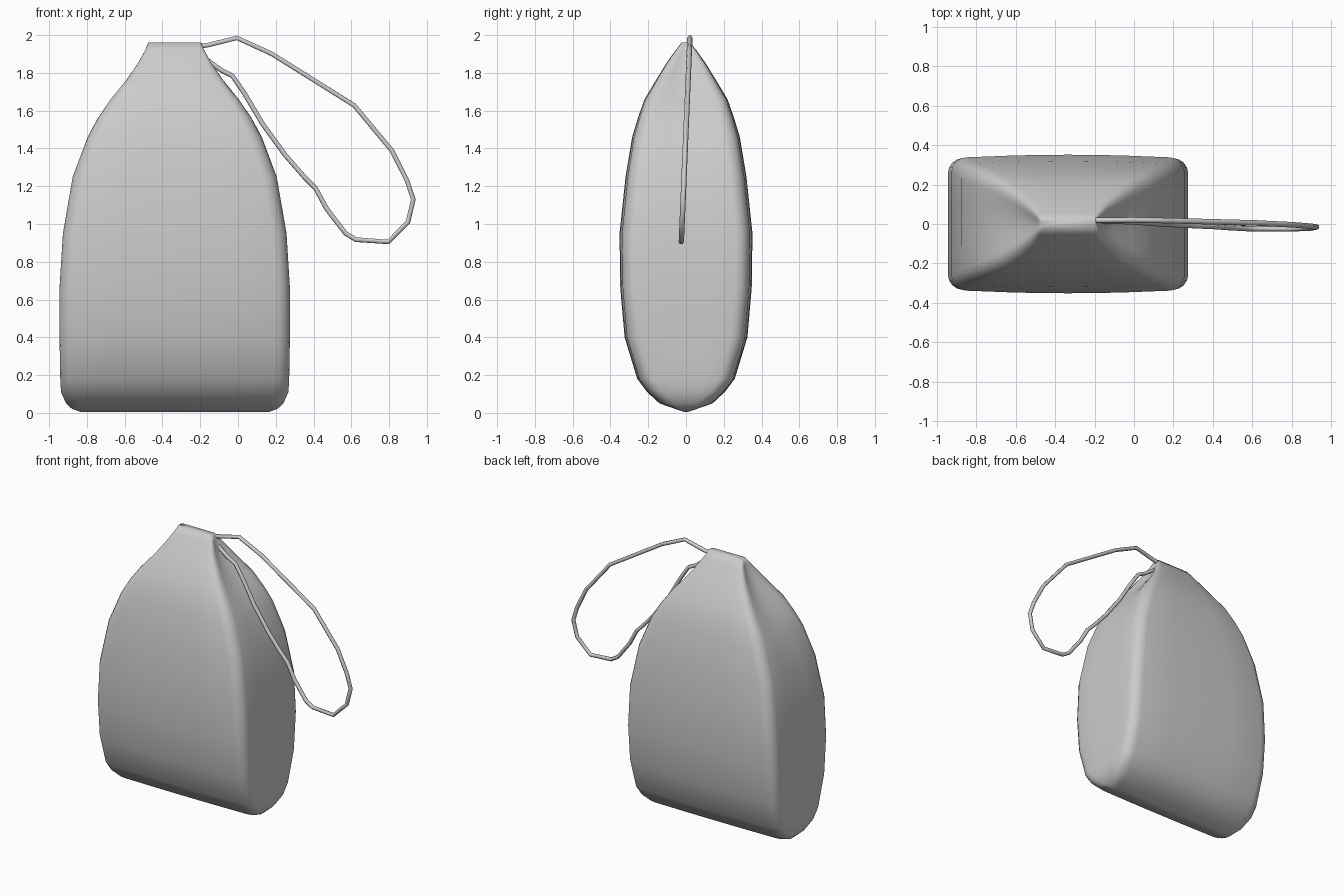
import bpy, bmesh, math

if "Cube" in bpy.data.objects:
    bpy.data.objects.remove(bpy.data.objects["Cube"])

CX = -0.335  # bag centre in x

# Bag levels: z, half width, half depth, inward fold of the side panels
LEVELS = [(0.005, 0.50, 0.01, 0), (0.022, 0.545, 0.06, 0), (0.05, 0.575, 0.14, 0),
          (0.11, 0.602, 0.205, 0), (0.18, 0.606, 0.258, 0), (0.40, 0.61, 0.325, 0),
          (0.66, 0.61, 0.348, 0), (0.95, 0.592, 0.352, 0), (1.25, 0.54, 0.32, 0),
          (1.46, 0.466, 0.285, 0.01), (1.56, 0.42, 0.255, 0.025), (1.66, 0.362, 0.22, 0.045),
          (1.76, 0.293, 0.16, 0.06), (1.85, 0.225, 0.105, 0.045), (1.92, 0.17, 0.055, 0.02),
          (1.96, 0.14, 0.024, 0)]


def ring(z, hx, hy, fold):
    """Rounded, slightly bulging rectangle with folded short sides."""
    r = min(0.075, hy * 0.55, hx * 0.3)
    pts = []
    for sx, sy, a0 in ((1, 1, 0), (-1, 1, 90), (-1, -1, 180), (1, -1, 270)):
        for i in range(5):
            a = math.radians(a0 + i * 22.5)
            pts.append((sx * (hx - r) + r * math.cos(a), sy * (hy - r) + r * math.sin(a)))
        x0, y0 = pts[-1]
        for t in (0.25, 0.5, 0.75):
            if a0 in (0, 180):
                pts.append((x0 * (1 - 2 * t), y0))
            else:
                pts.append((x0, y0 * (1 - 2 * t)))
    out = []
    for x, y in pts:
        u, v = x / hx, y / hy
        if abs(u) > 0.5:
            x -= math.copysign(fold * max(0, 1 - v * v), x)
        y *= 1 - 0.05 * u * u
        out.append((CX + x, y, z))
    return out


# Bag body
bm = bmesh.new()
rings = [[bm.verts.new(p) for p in ring(*lv)] for lv in LEVELS]
n = len(rings[0])
for a, b in zip(rings, rings[1:]):
    for i in range(n):
        j = (i + 1) % n
        bm.faces.new((a[i], a[j], b[j], b[i]))
bm.faces.new(rings[0][::-1])
bm.faces.new(rings[-1])
for f in bm.faces:
    f.smooth = True
bmesh.ops.recalc_face_normals(bm, faces=bm.faces)
mesh = bpy.data.meshes.new("bag_body")
bm.to_mesh(mesh)
bm.free()
bpy.context.collection.objects.link(bpy.data.objects.new("bag_body", mesh))

# Drawstring loop hanging from the neck
PATH = [(-0.21, 1.94), (-0.16, 1.947), (-0.005, 1.985), (0.18, 1.90), (0.615, 1.628),
        (0.815, 1.388), (0.895, 1.23), (0.928, 1.13), (0.90, 1.01), (0.795, 0.905),
        (0.625, 0.917), (0.57, 0.95), (0.47, 1.08), (0.41, 1.19), (0.35, 1.25),
        (0.25, 1.365), (0.13, 1.53), (0.035, 1.69), (-0.03, 1.785), (-0.09, 1.815),
        (-0.18, 1.88)]
cu = bpy.data.curves.new("drawstring", 'CURVE')
cu.dimensions = '3D'
cu.bevel_depth = 0.014
cu.bevel_resolution = 1
cu.use_fill_caps = True
sp = cu.splines.new('POLY')
sp.points.add(len(PATH) - 1)
for p, (x, z) in zip(sp.points, PATH):
    p.co = (x, -0.025 + 0.042 * (z - 0.9), z, 1)
cord = bpy.data.objects.new("drawstring", cu)
bpy.context.collection.objects.link(cord)
bpy.context.view_layer.objects.active = cord
cord.select_set(True)
bpy.ops.object.convert(target='MESH')
